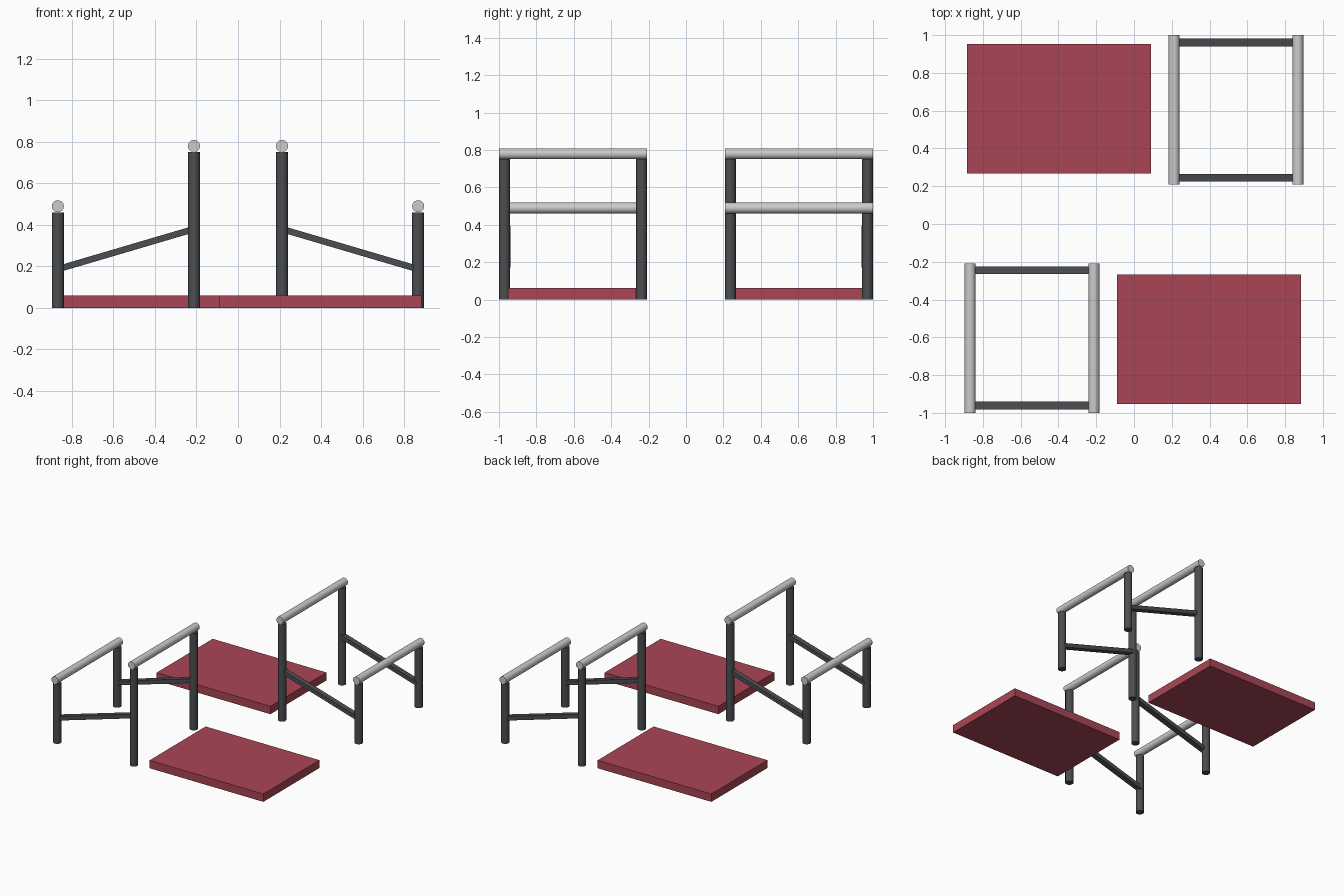
import bpy, math
from mathutils import Vector

if "Cube" in bpy.data.objects:
    bpy.data.objects.remove(bpy.data.objects["Cube"])

R = 0.029            # tube radius
Y_IN, Y_OUT = 0.237, 0.97


def material(name, col):
    m = bpy.data.materials.new(name)
    m.diffuse_color = col
    m.use_nodes = True
    m.node_tree.nodes["Principled BSDF"].inputs["Base Color"].default_value = m.diffuse_color
    return m


RED = material("mat_red", (0.40, 0.06, 0.09, 1))
DARK = material("dark_steel", (0.07, 0.075, 0.08, 1))


def finish(name, mat):
    o = bpy.context.object
    o.name = name
    if mat:
        o.data.materials.append(mat)
    return o


def tube(name, a, b, mat=None):
    a, b = Vector(a), Vector(b)
    d = b - a
    bpy.ops.mesh.primitive_cylinder_add(
        vertices=32, radius=R, depth=d.length, location=(a + b) / 2,
        rotation=d.to_track_quat('Z', 'Y').to_euler())
    bpy.ops.object.shade_smooth_by_angle()
    return finish(name, mat)


def box(name, size, loc, mat, rot_y=0.0):
    bpy.ops.mesh.primitive_cube_add(size=1, location=loc, rotation=(0, rot_y, 0))
    bpy.context.object.scale = size
    bpy.ops.object.transform_apply(location=False, rotation=False, scale=True)
    return finish(name, mat)


# Two identical stations, the second turned half a circle about the centre
for s, side in ((1, "back"), (-1, "front")):
    # High and low frames: two posts with a rail resting on top
    for x, h, kind in ((0.212, 0.751, "high"), (0.868, 0.461, "low")):
        for y in (Y_IN, Y_OUT):
            tube(f"{side}_{kind}_post", (s * x, s * y, 0), (s * x, s * y, h), DARK)
        tube(f"{side}_{kind}_rail", (s * x, s * 0.208, h + R), (s * x, s * 1.0, h + R))

    # Sloping braces joining the high posts to the low posts
    for y in (0.245, 0.96):
        a, b = Vector((s * 0.212, s * y, 0.38)), Vector((s * 0.868, s * y, 0.187))
        d = b - a
        box(f"{side}_brace", (d.length, 0.042, 0.031), (a + b) / 2, DARK,
            -math.atan2(d.z, d.x))

    # Floor mat beside the frames
    box(f"{side}_mat", (0.974, 0.685, 0.061), (-s * 0.397, s * 0.61, 0.0305), RED)
